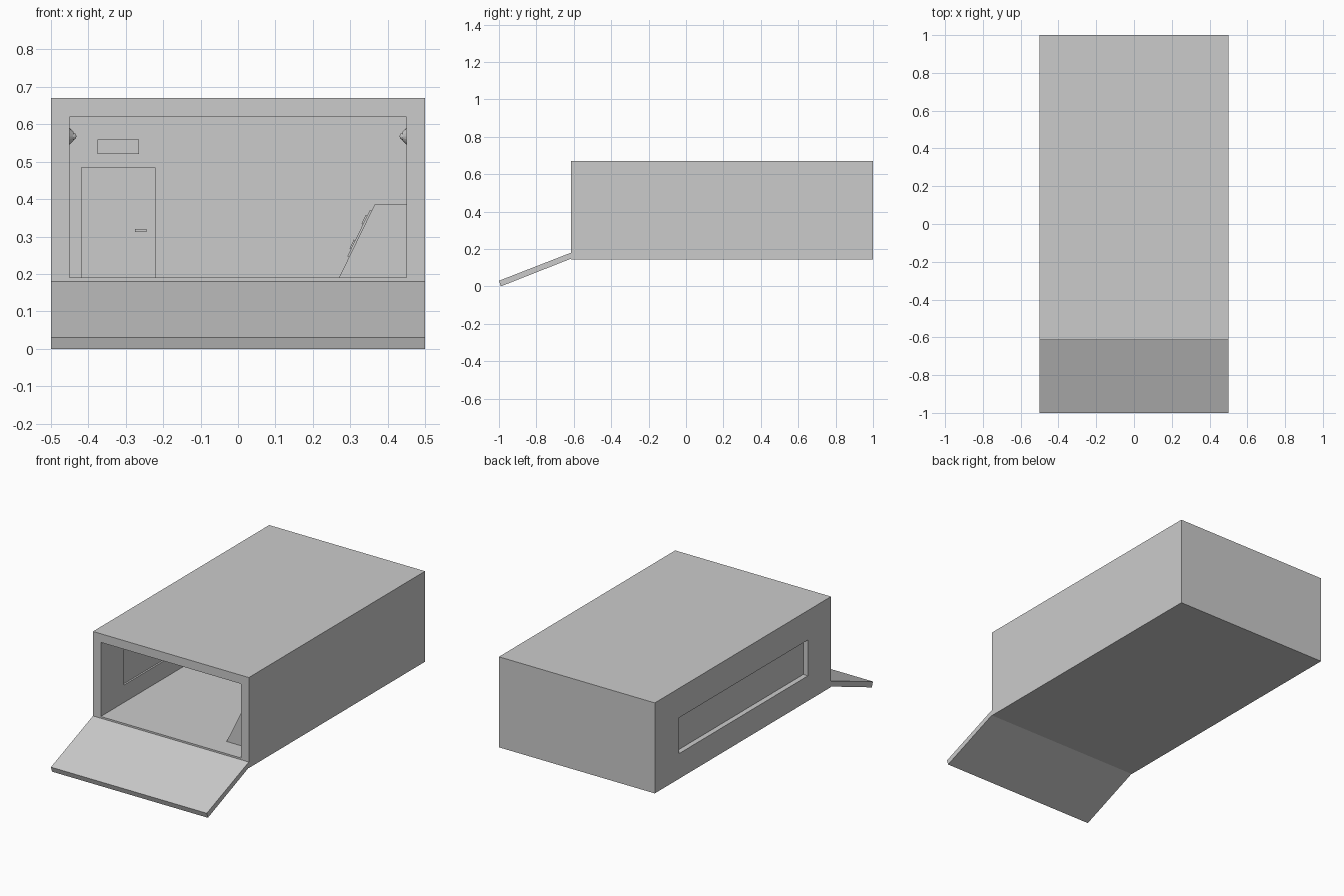
import bpy, bmesh, math
from mathutils import Matrix

if "Cube" in bpy.data.objects:
    bpy.data.objects.remove(bpy.data.objects["Cube"])

grey = bpy.data.materials.new("hull grey")
grey.diffuse_color = (0.6, 0.6, 0.6, 1)
grey.use_nodes = True
grey.node_tree.nodes["Principled BSDF"].inputs["Base Color"].default_value = grey.diffuse_color


def finish(name, bm):
    bmesh.ops.recalc_face_normals(bm, faces=bm.faces)
    me = bpy.data.meshes.new(name)
    bm.to_mesh(me)
    bm.free()
    me.materials.append(grey)
    ob = bpy.data.objects.new(name, me)
    bpy.context.collection.objects.link(ob)
    return ob


def box(name, x0, x1, y0, y1, z0, z1):
    bm = bmesh.new()
    m = (Matrix.Translation(((x0 + x1) / 2, (y0 + y1) / 2, (z0 + z1) / 2))
         @ Matrix.Diagonal((x1 - x0, y1 - y0, z1 - z0, 1)))
    bmesh.ops.create_cube(bm, size=1, matrix=m)
    return finish(name, bm)


def prism(name, axis, profile, a, b):
    """Extrude a closed profile along x (points are y, z) or y (points are x, z)."""
    bm = bmesh.new()
    vs = [bm.verts.new((a, p, z) if axis == "x" else (p, a, z)) for p, z in profile]
    face = bm.faces.new(vs)
    new = bmesh.ops.extrude_face_region(bm, geom=[face])["geom"]
    move = (b - a, 0, 0) if axis == "x" else (0, b - a, 0)
    bmesh.ops.translate(bm, vec=move, verts=[v for v in new if isinstance(v, bmesh.types.BMVert)])
    return finish(name, bm)


def cut(target, cutter):
    mod = target.modifiers.new("cut", "BOOLEAN")
    mod.operation, mod.solver, mod.object = "DIFFERENCE", "EXACT", cutter
    cutter.hide_render = True
    bpy.context.view_layer.objects.active = target
    bpy.ops.object.modifier_apply(modifier=mod.name)
    bpy.data.objects.remove(cutter)


# Hollow hull, open at the front, with a long window in the left wall
hull = box("hull", -0.5, 0.5, -0.615, 1.0, 0.145, 0.67)
cut(hull, box("room_cutter", -0.45, 0.45, -0.8, 0.95, 0.19, 0.62))
cut(hull, box("window_cutter", -0.6, -0.4, -0.404, 0.78, 0.291, 0.499))
box("window_pane", -0.47, -0.46, -0.404, 0.78, 0.291, 0.499)

# Lowered boarding ramp
prism("ramp", "x", [(-0.615, 0.18), (-1.0, 0.03), (-0.99, 0.0), (-0.615, 0.148)], -0.5, 0.5)

# Rear door, its handle and the panel above it
box("door", -0.42, -0.22, 0.942, 0.95, 0.19, 0.485)
box("door_handle", -0.275, -0.245, 0.93, 0.942, 0.312, 0.32)
box("door_sign", -0.375, -0.265, 0.942, 0.95, 0.52, 0.56)

# Sloping control console along the right wall
C0, C1 = -0.49, 0.87
prism("console", "y", [(0.27, 0.19), (0.45, 0.19), (0.45, 0.385), (0.365, 0.385)], C0, C1)


def on_slope(name, t0, t1, height, y0, y1):
    """Plate lying on the console slope between fractions t0 and t1."""
    dx, dz = 0.095, 0.195
    n = math.hypot(dx, dz)
    ox, oz = -dz / n * height, dx / n * height
    p = [(0.27 + dx * t, 0.19 + dz * t) for t in (t0, t1)]
    prism(name, "y", [p[0], p[1], (p[1][0] + ox, p[1][1] + oz), (p[0][0] + ox, p[0][1] + oz)], y0, y1)


for i in range(4):
    y = C0 + 0.07 + i * 0.32
    on_slope("console_screen", 0.28, 0.92, 0.005, y, y + 0.15)
    for j in range(3):
        yb = y + 0.17 + j * 0.035
        on_slope("console_button", 0.38, 0.5, 0.009, yb, yb + 0.02)
        on_slope("console_button", 0.72, 0.84, 0.009, yb, yb + 0.02)

# Rows of wall lamps on both sides
for side in (-1, 1):
    for y in (-0.35, 0.01, 0.37, 0.73):
        bm = bmesh.new()
        turn = Matrix.Translation((side * 0.45, y, 0.568)) @ Matrix.Rotation(-side * math.pi / 2, 4, "Y")
        bmesh.ops.create_cone(bm, cap_ends=True, segments=16, radius1=0.022, radius2=0.012,
                              depth=0.01, matrix=turn @ Matrix.Translation((0, 0, 0.005)))
        bmesh.ops.create_uvsphere(bm, u_segments=16, v_segments=8, radius=0.01,
                                  matrix=turn @ Matrix.Translation((0, 0, 0.008)))
        finish("wall_lamp", bm)
